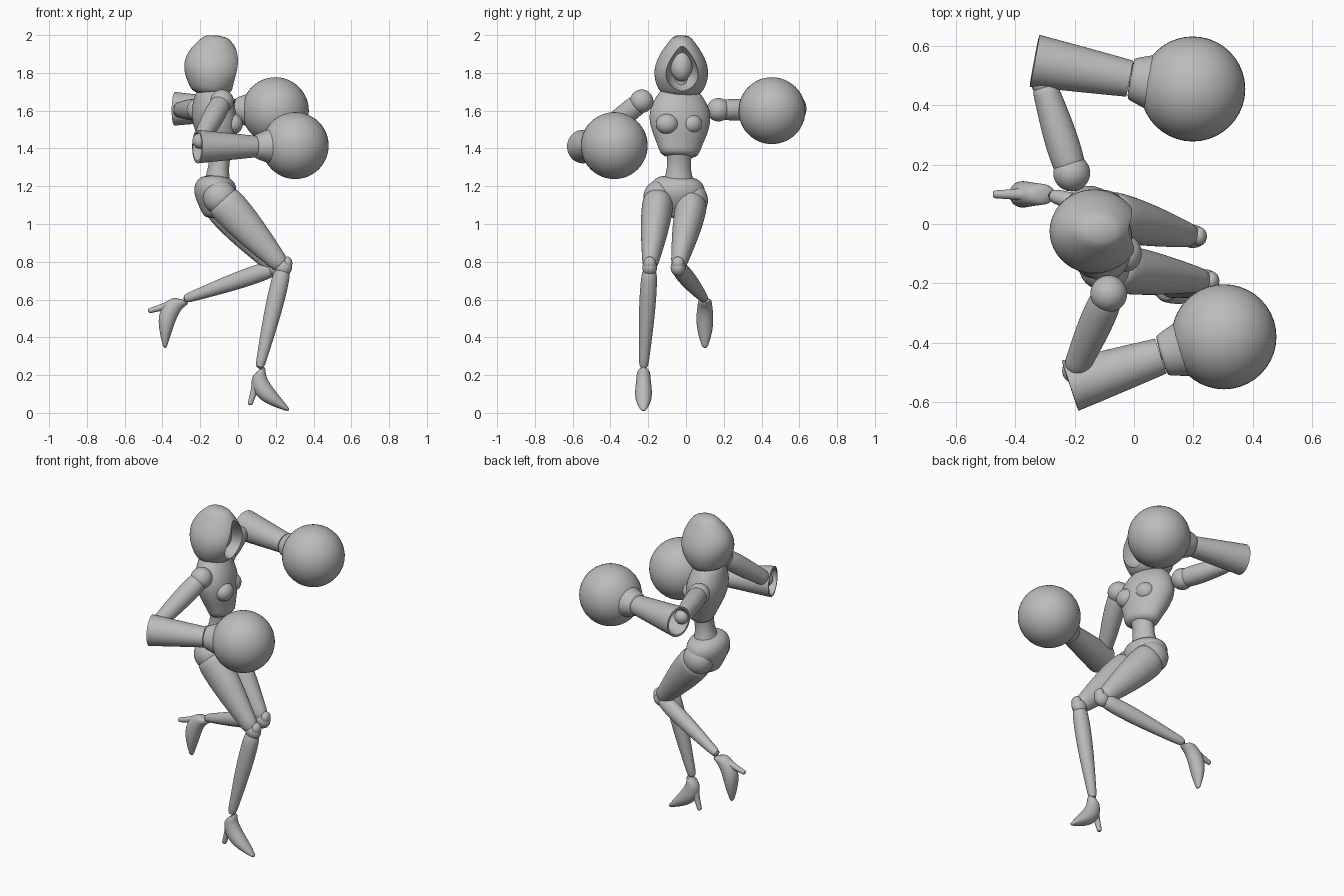
import bpy
import bmesh
import math
from mathutils import Vector

if "Cube" in bpy.data.objects:
    bpy.data.objects.remove(bpy.data.objects["Cube"], do_unlink=True)

GREY = (0.5, 0.5, 0.5, 1)
grey = bpy.data.materials.new("plain grey")
grey.use_nodes = True
grey.diffuse_color = GREY
grey.node_tree.nodes["Principled BSDF"].inputs["Base Color"].default_value = GREY

STATIONS = 10
SIDES = 24
ACROSS = Vector((0, 1, 0))
UPWARD = Vector((0, 0, 1))
NO_BOW = Vector()


def make(name, bm):
    bmesh.ops.recalc_face_normals(bm, faces=bm.faces)
    mesh = bpy.data.meshes.new(name)
    bm.to_mesh(mesh)
    bm.free()
    mesh.materials.append(grey)
    obj = bpy.data.objects.new(name, mesh)
    bpy.context.collection.objects.link(obj)
    return obj


def finish(obj):
    """Apply modifiers and shade smooth, keeping hard edges."""
    bpy.ops.object.select_all(action="DESELECT")
    obj.select_set(True)
    bpy.context.view_layer.objects.active = obj
    bpy.ops.object.convert(target="MESH")
    bpy.ops.object.shade_smooth_by_angle(angle=math.radians(40))
    return obj


def spindle(name, start, end, radius, end_radius, bulge=0, skew=0.7,
            flat=1, end_flat=None, side=ACROSS, bow=NO_BOW, hollow=False, opening=None):
    """Tapered oval tube that swells by a sine rule; flat is depth over width."""
    start, end = Vector(start), Vector(end)
    end_flat = flat if end_flat is None else end_flat
    axis = (end - start).normalized()
    wide = (side - axis * axis.dot(side)).normalized()
    deep = axis.cross(wide)
    bm = bmesh.new()
    loops = []
    for i in range(STATIONS):
        f = i / (STATIONS - 1)
        centre = start.lerp(end, f) + bow * math.sin(math.pi * f ** 0.7)
        r = radius + (end_radius - radius) * f + bulge * math.sin(math.pi * f ** skew)
        depth = r * (flat + (end_flat - flat) * f)
        turns = [math.tau * k / SIDES for k in range(SIDES)]
        loops.append([bm.verts.new(centre + wide * r * math.cos(t) + deep * depth * math.sin(t))
                      for t in turns])
    for low, high in zip(loops, loops[1:]):
        for k in range(SIDES):
            n = (k + 1) % SIDES
            bm.faces.new((low[k], low[n], high[n], high[k]))
    if not hollow:
        bm.faces.new(loops[0])
        bm.faces.new(loops[-1])
    obj = make(name, bm)
    obj.modifiers.new("soften", "SUBSURF").levels = 1
    if hollow:
        obj.modifiers.new("wall", "SOLIDIFY").thickness = 0.012
    if opening:
        cut = obj.modifiers.new("opening", "BOOLEAN")
        cut.operation = "DIFFERENCE"
        cut.solver = "EXACT"
        cut.object = opening
    return finish(obj)


def ball(name, centre, radius, scale=(1, 1, 1)):
    bm = bmesh.new()
    bmesh.ops.create_uvsphere(bm, u_segments=40, v_segments=24, radius=radius)
    bmesh.ops.scale(bm, vec=scale, verts=bm.verts)
    bmesh.ops.translate(bm, vec=centre, verts=bm.verts)
    return finish(make(name, bm))


# Torso, with the chest twisted toward the back arm
twist = Vector((-0.3, 0.95, 0))
spindle("chest", (-0.08, -0.035, 1.35), (-0.16, -0.03, 1.73), 0.1, 0.08,
        bulge=0.08, skew=1.3, flat=0.68, side=twist)
for word, x, y in (("right", -0.025, -0.1), ("left", -0.06, 0.025)):
    ball("bust_" + word, (x, y, 1.53), 0.06, (0.85, 1, 0.9))
spindle("waist", (-0.09, -0.035, 1.42), (-0.115, -0.04, 1.18), 0.08, 0.1,
        bulge=-0.025, skew=1, flat=0.85, side=twist)
spindle("pelvis", (-0.115, -0.04, 1.255), (-0.13, -0.055, 1.03), 0.086, 0.06,
        bulge=0.07, flat=0.77)
spindle("neck", (-0.15, -0.03, 1.69), (-0.12, -0.027, 1.8), 0.042, 0.036)

# Head inside a hood with a pointed oval opening
spindle("face", (-0.08, -0.025, 1.755), (-0.12, -0.025, 1.96), 0.015, 0.03, bulge=0.04)
cutter = spindle("hood_cutter", (0.02, -0.02, 1.69), (0.02, -0.02, 1.955), 0.01, 0.01,
                 bulge=0.08, flat=1.6, end_flat=2)
cutter.hide_render = True
spindle("hood", (-0.15, -0.027, 1.68), (-0.11, -0.022, 2), 0.1, 0.04, bulge=0.07,
        skew=0.9, flat=0.85, end_flat=1.4, opening=cutter)
bpy.data.objects.remove(cutter, do_unlink=True)


# Arms: a hollow sleeve at each elbow and a large round glove
def arm(word, shoulder, elbow, sleeve, wrist, glove):
    ball("shoulder_" + word, shoulder, 0.062)
    spindle("upper_arm_" + word, shoulder, elbow, 0.05, 0.042, bulge=0.01, side=UPWARD)
    ball("elbow_" + word, elbow, 0.042)
    spindle("forearm_" + word, sleeve, wrist, 0.09, 0.058, side=UPWARD,
            flat=1, end_flat=1.08, hollow=True)
    middle = Vector(wrist).lerp(Vector(glove), 0.5)
    spindle("glove_cuff_" + word, wrist, middle, 0.062, 0.105, side=UPWARD, flat=1.1, end_flat=1)
    ball("glove_" + word, glove, 0.177)


arm("right", shoulder=(-0.085, -0.235, 1.65), elbow=(-0.2, -0.495, 1.44),
    sleeve=(-0.215, -0.545, 1.41), wrist=(0.09, -0.445, 1.41), glove=(0.303, -0.38, 1.415))
arm("left", shoulder=(-0.21, 0.172, 1.605), elbow=(-0.305, 0.475, 1.605),
    sleeve=(-0.335, 0.55, 1.61), wrist=(-0.015, 0.49, 1.605), glove=(0.198, 0.455, 1.6))


# Legs: rounded thigh, knee joint, swelling calf and a heeled shoe
def leg(word, hip, knee, ankle, toe):
    hip, knee, ankle, toe = (Vector(p) for p in (hip, knee, ankle, toe))
    ball("hip_" + word, hip, 0.09, (1, 0.9, 1))
    spindle("thigh_" + word, hip, knee, 0.08, 0.038, bulge=0.013, flat=1.18)
    ball("knee_" + word, knee, 0.046, (1, 0.85, 1))
    ball("knee_cap_" + word, knee + Vector((0.022, 0, 0.022)), 0.032, (0.8, 1, 1.1))
    spindle("shin_" + word, knee, ankle, 0.037, 0.023, bulge=0.012, flat=1.1, end_flat=1)
    along = (toe - ankle).normalized()
    behind = Vector((along.z, 0, -along.x))
    spindle("shoe_" + word, ankle, toe, 0.035, 0.012, bulge=0.022, skew=1.2,
            flat=1.3, end_flat=0.7, bow=behind * 0.045)
    spindle("heel_" + word, ankle + along * 0.04 + behind * 0.04,
            ankle + along * 0.124 + behind * 0.152, 0.03, 0.013, bulge=-0.004)


leg("right", hip=(-0.095, -0.145, 1.14), knee=(0.24, -0.192, 0.77),
    ankle=(0.112, -0.225, 0.23), toe=(0.27, -0.225, 0.012))
leg("left", hip=(-0.11, 0.035, 1.125), knee=(0.198, -0.042, 0.77),
    ankle=(-0.29, 0.1, 0.6), toe=(-0.388, 0.1, 0.342))
